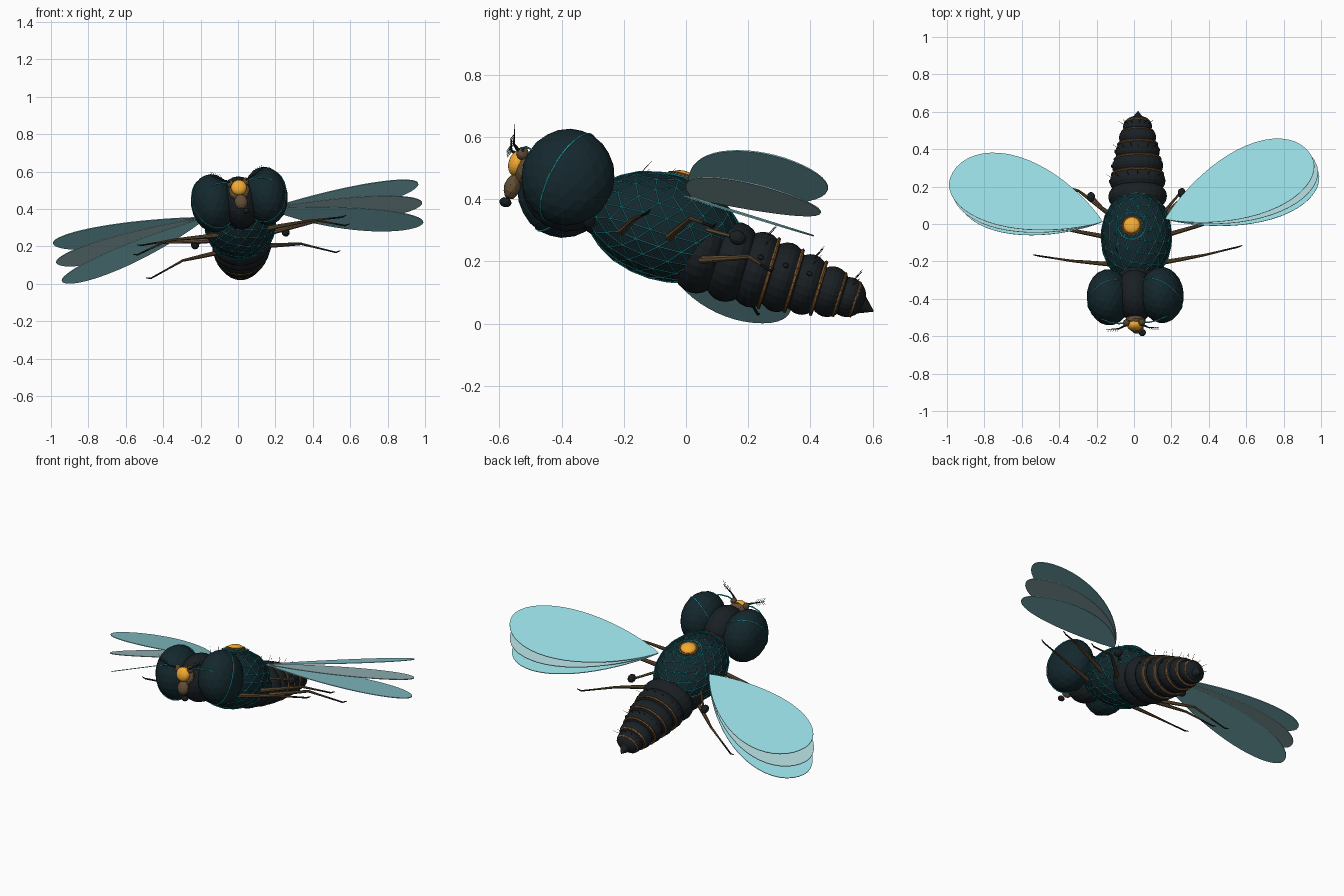
import bpy, bmesh, math, random
from mathutils import Matrix, Vector, Euler

if "Cube" in bpy.data.objects:
    bpy.data.objects.remove(bpy.data.objects["Cube"])

random.seed(4)
rad = math.radians
# The whole insect is built upright in a body frame, then pitched, rolled and placed
BODY = Matrix.Translation((0.013, -0.07, 0.31)) @ Euler((rad(-17), rad(-8), rad(2.5))).to_matrix().to_4x4()


def mat(name, *rgba):
    m = bpy.data.materials.new(name)
    m.diffuse_color = rgba if len(rgba) == 4 else (*rgba, 1)
    m.use_nodes = True
    m.node_tree.nodes["Principled BSDF"].inputs["Base Color"].default_value = m.diffuse_color
    return m


EYE = mat("eye_blue", 0.007, 0.021, 0.027)
DARK = mat("dark_shell", 0.010, 0.014, 0.017)
TEAL = mat("teal_line", 0.02, 0.50, 0.55)
GOLD = mat("gold", 0.90, 0.40, 0.03)
BRONZE = mat("bronze", 0.22, 0.10, 0.025)
BROWN = mat("brown", 0.12, 0.075, 0.035)
WING = mat("wing_blue", 0.30, 0.70, 0.75, 0.8)
WING2 = mat("wing_grey", 0.40, 0.62, 0.64, 0.8)


def finish(name, bm, material):
    bmesh.ops.recalc_face_normals(bm, faces=bm.faces)
    me = bpy.data.meshes.new(name)
    bm.to_mesh(me)
    bm.free()
    me.materials.append(material)
    ob = bpy.data.objects.new(name, me)
    ob.matrix_world = BODY
    bpy.context.collection.objects.link(ob)
    return ob


def scaled(pos, size):
    return Matrix.Translation(pos) @ Matrix.Diagonal((*size, 1))


def ball(name, pos, size, material, sub=2):
    bm = bmesh.new()
    bmesh.ops.create_icosphere(bm, subdivisions=sub, radius=1, matrix=scaled(pos, size))
    return finish(name, bm, material)


def segment(name, pos, size, material):
    bm = bmesh.new()
    bmesh.ops.create_uvsphere(bm, u_segments=24, v_segments=14, radius=1,
                              matrix=scaled(pos, size) @ Matrix.Rotation(rad(90), 4, 'X'))
    return finish(name, bm, material)


def tubes(name, paths, material, sides=6):
    """Tapered limbs: each path is a list of (point, radius)."""
    bm = bmesh.new()
    for path in paths:
        for (a, ra), (b, rb) in zip(path, path[1:]):
            a, b = Vector(a), Vector(b)
            d = b - a
            m = Matrix.Translation((a + b) / 2) @ d.to_track_quat('Z', 'Y').to_matrix().to_4x4()
            bmesh.ops.create_cone(bm, cap_ends=True, segments=sides, radius1=ra, radius2=rb,
                                  depth=d.length, matrix=m)
    return finish(name, bm, material)


def ring(name, matrix, thick, material, n=28):
    pts = [matrix @ Vector((math.cos(a), math.sin(a), 0))
           for a in (2 * math.pi * i / n for i in range(n + 1))]
    return tubes(name, [[(p, thick) for p in pts]], material, 5)


# Thorax with a teal triangle mesh laid over it
ball("thorax", (0, 0, 0), (0.19, 0.255, 0.17), EYE, 3)
net = ball("thorax_net", (0, 0, 0), (0.1915, 0.2565, 0.1715), TEAL, 3)
w = net.modifiers.new("wire", 'WIREFRAME')
w.thickness = 0.003

# Gold dome on the back
ball("back_dome", (0, 0.015, 0.168), (0.046, 0.046, 0.026), GOLD, 3)
ring("dome_rim", scaled((0, 0.015, 0.172), (0.050, 0.050, 1)), 0.007, BRONZE)
ring("dome_outer_rim", scaled((0, 0.015, 0.163), (0.075, 0.075, 1)), 0.003, TEAL)

# Abdomen segments, bronze bands, tail spike
AZ = -0.045
segs = [(0.14, 0.160), (0.24, 0.158), (0.325, 0.150), (0.41, 0.138), (0.49, 0.120), (0.57, 0.100), (0.63, 0.078)]
for i, (y, r) in enumerate(segs):
    segment(f"abdomen_segment_{i + 1}", (0, y, AZ), (r, 0.095 - 0.006 * i, r * 0.83), DARK)
for i, (y, r) in enumerate([(0.365, 0.138), (0.449, 0.123), (0.532, 0.105), (0.602, 0.084), (0.655, 0.066)]):
    m = scaled((0, y, AZ), (r, 1, r * 0.83)) @ Matrix.Rotation(rad(90), 4, 'X')
    ring(f"abdomen_band_{i + 1}", m, 0.006, BRONZE)
tubes("tail_spike", [[((0, 0.645, AZ - 0.005), 0.055), ((0, 0.722, AZ - 0.02), 0.002)]], DARK, 14)

# Head and mouth parts
ball("head", (0, -0.335, 0.03), (0.105, 0.145, 0.14), DARK, 3)
ball("neck", (0, -0.22, 0.01), (0.1, 0.08, 0.1), DARK)
ball("face_disc", (0, -0.485, 0.05), (0.058, 0.03, 0.055), BROWN)
ball("face_jewel", (0, -0.512, 0.06), (0.042, 0.028, 0.042), GOLD, 3)
ball("snout", (0, -0.505, -0.018), (0.036, 0.027, 0.042), BROWN)
ball("mouth_tip", (0.02, -0.512, -0.075), (0.02, 0.02, 0.016), DARK)

for side, s in (("left", -1), ("right", 1)):
    # Large eyes with a thin teal arc
    c = (s * 0.143, -0.343, 0.044)
    ball(f"{side}_eye", c, (0.117, 0.15, 0.157), EYE, 3)
    m = scaled(c, (0.1175, 0.151, 0.158)) @ Matrix.Rotation(rad(-55 * s), 4, 'Y') @ Matrix.Rotation(rad(65), 4, 'X')
    ring(f"{side}_eye_arc", m, 0.0025, TEAL)

    # Antennae with side hairs, and teal feelers curving onto the eyes
    ball(f"{side}_antenna_base", (s * 0.042, -0.505, 0.09), (0.018, 0.02, 0.022), BROWN)
    pts = [Vector(p) for p in ((s * 0.045, -0.52, 0.095), (s * 0.08, -0.54, 0.105), (s * 0.14, -0.55, 0.135))]
    paths = [[(p, r) for p, r in zip(pts, (0.007, 0.004, 0.0015))]]
    for i in range(5):
        p = pts[1].lerp(pts[2], i / 5)
        paths += [[(p, 0.0015), (p + Vector((s * 0.012, -0.008, dz)), 0.0007)] for dz in (0.03, -0.022)]
    tubes(f"{side}_antenna", paths, DARK, 5)
    feel = [((s * 0.03, -0.50, 0.09), 0.004), ((s * 0.08, -0.51, 0.10), 0.004),
            ((s * 0.13, -0.50, 0.10), 0.0035), ((s * 0.18, -0.475, 0.09), 0.002)]
    tubes(f"{side}_feeler", [feel], TEAL)

    # Three flat teardrop wing blades fanned about the body axis, left side drooping more
    for k, tilt in enumerate((7.5, 0, -7.5)):
        bm = bmesh.new()
        vs, n, lean = [], 48, rad(18)
        for i in range(n):
            t = 2 * math.pi * i / n
            u = (1 - math.cos(t)) / 2
            a, v = 0.86 * u, -math.sin(t) * u ** 0.4
            v *= 0.272 if v > 0 else 0.22
            vs.append(bm.verts.new((a * math.cos(lean) - v * math.sin(lean),
                                    a * math.sin(lean) + v * math.cos(lean), -0.002)))
        face = bm.faces.new(vs)
        ext = bmesh.ops.extrude_face_region(bm, geom=[face])["geom"]
        bmesh.ops.translate(bm, vec=(0, 0, 0.004), verts=[g for g in ext if isinstance(g, bmesh.types.BMVert)])
        droop = 1.3 if s > 0 else 4.3
        place = Matrix.Translation((s * 0.17, 0.066, 0.093)) @ Matrix.Diagonal((s, 1, 1, 1)) \
            @ Matrix.Rotation(rad(droop - tilt), 4, 'Y')
        bm.transform(place)
        finish(f"{side}_wing_blade_{k + 1}", bm, WING2 if k == 1 else WING)

    # Balancing knob behind the wing
    tubes(f"{side}_knob_stalk", [[((s * 0.15, 0.13, 0.01), 0.008), ((s * 0.24, 0.24, 0), 0.006)]], BROWN)
    ball(f"{side}_knob", (s * 0.245, 0.235, 0), (0.022, 0.028, 0.024), DARK)

    # Legs: thigh, shin, thin foot with an upturned tip
    legs = {"front": ((0.10, -0.13, -0.075), (0.36, -0.10, -0.055), (0.54, -0.065, -0.05)),
            "middle": ((0.14, 0.018, -0.057), (0.42, 0.073, -0.01), (0.56, 0.15, -0.035)),
            "back": ((0.12, 0.13, -0.09), (0.32, 0.29, -0.06), (0.50, 0.37, -0.11))}
    for nm, pts in legs.items():
        hip, knee, toe = (Vector((s * p[0], p[1], p[2])) for p in pts)
        mid = knee.lerp(toe, 0.55)
        tip = toe + Vector((s * 0.025, 0.005, 0.008))
        tubes(f"{side}_{nm}_leg", [[(hip, 0.014), (knee.lerp(hip, 0.35), 0.010), (knee, 0.007), (mid, 0.005)]], BROWN, 8)
        tubes(f"{side}_{nm}_foot", [[(mid, 0.005), (toe, 0.0045), (tip, 0.002)]], DARK)

    # Breathing spots on the abdomen flanks
    for i, (y, r) in enumerate(segs[2:5]):
        ball(f"{side}_flank_spot_{i + 1}", (s * r * 0.97, y, AZ + 0.02), (0.008, 0.011, 0.011), DARK, 1)

# Bristles on the back and the abdomen
hairs = []
for y, r in segs[2::2]:
    for i in range(6):
        a = rad(-55 + 22 * i + random.uniform(-5, 5))
        out = Vector((math.sin(a), 0, math.cos(a)))
        p = Vector((out.x * r, y, AZ + out.z * r * 0.83))
        hairs.append([(p - out * 0.01, 0.0015), (p + out * 0.035 + Vector((0, 0.02, 0)), 0.0006)])
for s in (-1, 1):
    for y in (-0.12, -0.04):
        p = Vector((s * 0.08, y, 0.14))
        hairs.append([(p, 0.0015), (p + Vector((s * 0.012, 0.02, 0.04)), 0.0006)])
tubes("bristles", hairs, DARK, 4)
